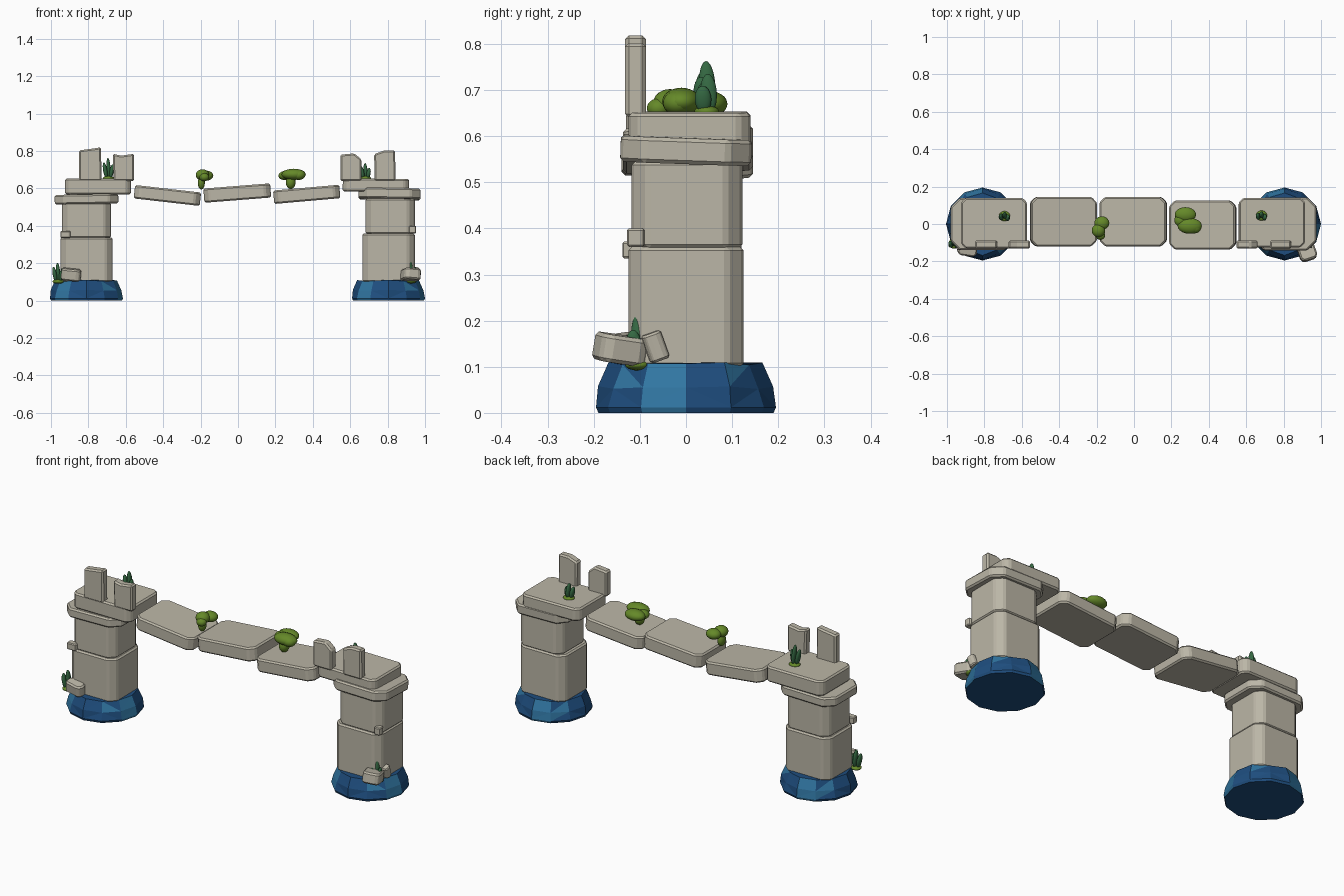
import bpy, bmesh, math
from mathutils import Matrix, Vector, Euler

if "Cube" in bpy.data.objects:
    bpy.data.objects.remove(bpy.data.objects["Cube"])


def material(name, rgb):
    m = bpy.data.materials.new(name)
    m.diffuse_color = (*rgb, 1)
    m.use_nodes = True
    m.node_tree.nodes["Principled BSDF"].inputs["Base Color"].default_value = m.diffuse_color
    return m


STONE = material("pale_stone", (0.50, 0.47, 0.385))
BLUE = material("deep_blue", (0.013, 0.075, 0.21))
LIGHT = material("light_blue", (0.03, 0.18, 0.36))
MOSS = material("moss_green", (0.13, 0.25, 0.022))
LEAF = material("leaf_green", (0.035, 0.14, 0.055))


def finish(name, bm, mats, bevel=0.0):
    bmesh.ops.recalc_face_normals(bm, faces=bm.faces[:])
    me = bpy.data.meshes.new(name)
    bm.to_mesh(me)
    bm.free()
    for m in mats:
        me.materials.append(m)
    ob = bpy.data.objects.new(name, me)
    bpy.context.collection.objects.link(ob)
    if bevel:
        mod = ob.modifiers.new("worn_edges", 'BEVEL')
        mod.width = bevel
        mod.segments = 1
        mod.limit_method = 'ANGLE'
        mod.angle_limit = math.radians(30)
    return ob


def prism(bm, low, push):
    """Extrude a loop of points along a vector."""
    f = bm.faces.new([bm.verts.new(p) for p in low])
    new = bmesh.ops.extrude_face_region(bm, geom=[f])["geom"]
    bmesh.ops.translate(bm, vec=push, verts=[v for v in new if isinstance(v, bmesh.types.BMVert)])


def block(name, xs, ys, zs, cut=0.03, rot=(0, 0, 0), bevel=0.008):
    """Stone slab with cut vertical corners, turned about its centre."""
    hx, hy, hz = [(b - a) / 2 for a, b in (xs, ys, zs)]
    mid = Vector([(a + b) / 2 for a, b in (xs, ys, zs)])
    loop = []
    for sx, sy in ((1, 1), (-1, 1), (-1, -1), (1, -1)):
        a = (sx * hx, sy * (hy - cut), -hz)
        b = (sx * (hx - cut), sy * hy, -hz)
        loop += [a, b] if sx * sy > 0 else [b, a]
    bm = bmesh.new()
    prism(bm, loop, (0, 0, 2 * hz))
    turn = Euler([math.radians(r) for r in rot]).to_matrix().to_4x4()
    bm.transform(Matrix.Translation(mid) @ turn)
    return finish(name, bm, [STONE], bevel)


def post(name, outline):
    """Broken parapet post from a front outline."""
    bm = bmesh.new()
    prism(bm, [(x, -0.132, z) for x, z in outline], (0, 0.045, 0))
    return finish(name, bm, [STONE], 0.008)


def balls(name, parts, mat, detail=3):
    """Smooth ellipsoids: (centre, radii, tilt about x and y)."""
    bm = bmesh.new()
    for c, r, tilt in parts:
        turn = Euler([math.radians(a) for a in (*tilt, 0)]).to_matrix().to_4x4()
        m = Matrix.Translation(c) @ turn @ Matrix.Diagonal((*r, 1))
        bmesh.ops.create_icosphere(bm, subdivisions=detail, radius=1, matrix=m)
    for f in bm.faces:
        f.smooth = True
    return finish(name, bm, [mat])


def plinth(name, cx, cy, shift):
    """Twelve-sided rock base with scattered lighter facets."""
    n = 12
    bm = bmesh.new()
    rings = []
    for r, z in ((0.19, 0), (0.195, 0.012), (0.186, 0.055), (0.163, 0.107)):
        ring = []
        for i in range(n):
            a = 2 * math.pi * i / n
            wob = 0.005 * math.sin(i * 2.3 + shift) if z > 0.05 else 0
            ring.append(bm.verts.new((cx + (r + wob) * math.cos(a),
                                      cy + (r + wob) * math.sin(a), z + wob * 0.6)))
        rings.append(ring)
    bm.faces.new(rings[0][::-1])
    bm.faces.new(rings[-1])
    for k in range(3):
        for i in range(n):
            j = (i + 1) % n
            f = bm.faces.new((rings[k][i], rings[k][j], rings[k + 1][j], rings[k + 1][i]))
            f.material_index = int((i + shift) % 4 == 3)
    # split the upper facets into triangles, with a few extra pale chips
    tris = bmesh.ops.triangulate(bm, faces=[f for f in bm.faces if len(f.verts) == 4
                                            and f.calc_center_median().z > 0.03])["faces"]
    for i, f in enumerate(tris):
        if (i + shift) % 9 == 4:
            f.material_index = 1
    return finish(name, bm, [BLUE, LIGHT])


def sprout(name, x, y, z, h):
    """Cluster of upright leaves on a moss pad."""
    parts = []
    for dx, dy, s, ty in ((0, 0.004, 1.0, -4), (-0.018, -0.004, 0.8, -10), (0.016, -0.008, 0.7, 9)):
        parts.append(((x + dx, y + dy, z + h * s / 2), (0.011, 0.018, h * s / 2), (3, ty)))
    balls(name + "_leaves", parts, LEAF)
    balls(name + "_moss_pad", [((x, y, z + 0.004), (0.03, 0.027, 0.012), (0, 0))], MOSS)


# Rock bases
plinth("left_base", -0.81, 0, 0)
plinth("right_base", 0.805, 0, 0)

# Towers: lower block, upper block, cap and deck slab
block("left_lower_block", (-0.95, -0.67), (-0.125, 0.125), (0.1, 0.338), 0.035)
block("left_upper_block", (-0.94, -0.68), (-0.118, 0.12), (0.335, 0.525), 0.035)
block("left_cap", (-0.98, -0.64), (-0.14, 0.14), (0.517, 0.568), 0.05, (0, -1, 0))
block("left_deck", (-0.925, -0.572), (-0.13, 0.14), (0.568, 0.652), 0.025, (0, 0, 0))
block("right_lower_block", (0.665, 0.945), (-0.125, 0.125), (0.1, 0.36), 0.035)
block("right_upper_block", (0.682, 0.945), (-0.118, 0.122), (0.357, 0.545), 0.035)
block("right_cap", (0.645, 0.975), (-0.142, 0.142), (0.542, 0.598), 0.05, (-2, 1, 0))
block("right_deck", (0.56, 0.915), (-0.125, 0.14), (0.582, 0.652), 0.025, (0, 0.5, 0))

# Hanging bridge slabs
block("bridge_slab_left", (-0.555, -0.2), (-0.12, 0.145), (0.526, 0.598), 0.03, (0, 6.5, 0))
block("bridge_slab_middle", (-0.183, 0.175), (-0.12, 0.145), (0.537, 0.613), 0.03, (0, -4.5, 0))
block("bridge_slab_right", (0.19, 0.545), (-0.137, 0.126), (0.532, 0.604), 0.03, (0, -5, 0))

# Broken parapet posts
post("left_outer_post", [(-0.85, 0.64), (-0.73, 0.64), (-0.732, 0.82), (-0.76, 0.815), (-0.85, 0.803)])
post("left_inner_post", [(-0.665, 0.64), (-0.555, 0.64), (-0.555, 0.785), (-0.625, 0.775), (-0.67, 0.785)])
post("right_inner_post", [(0.547, 0.64), (0.66, 0.64), (0.66, 0.755), (0.622, 0.787), (0.547, 0.78)])
post("right_outer_post", [(0.73, 0.64), (0.842, 0.64), (0.84, 0.802), (0.78, 0.802), (0.728, 0.783)])

# Small protruding bricks and fallen stones
block("left_brick", (-0.95, -0.895), (-0.138, -0.1), (0.335, 0.372), 0.006, bevel=0.005)
block("right_brick", (0.915, 0.953), (-0.128, -0.09), (0.36, 0.4), 0.006, bevel=0.005)
block("left_fallen_stone", (-0.945, -0.84), (-0.168, -0.11), (0.107, 0.17), 0.015, (8, 6, -8))
block("right_fallen_stone", (0.877, 0.97), (-0.196, -0.09), (0.108, 0.168), 0.015, (-8, 5, 18))
block("right_small_stone", (0.925, 0.97), (-0.088, -0.045), (0.112, 0.175), 0.01, (20, 0, 10), 0.005)

# Leaf sprouts
sprout("left_top_sprout", -0.692, 0.042, 0.65, 0.113)
sprout("right_top_sprout", 0.682, 0.045, 0.65, 0.085)
sprout("left_foot_sprout", -0.962, -0.105, 0.098, 0.105)
sprout("right_foot_sprout", 0.925, -0.105, 0.1, 0.115)

# Moss bushes on the bridge
balls("left_bush", [
    ((-0.172, 0.005, 0.668), (0.04, 0.036, 0.027), (0, 0)),
    ((-0.19, -0.035, 0.672), (0.036, 0.036, 0.03), (0, 0)),
    ((-0.18, -0.06, 0.66), (0.026, 0.025, 0.022), (0, 0)),
    ((-0.196, -0.03, 0.63), (0.019, 0.026, 0.036), (0, 0))], MOSS)
balls("right_bush", [
    ((0.275, 0.05, 0.67), (0.057, 0.04, 0.028), (0, 0)),
    ((0.298, -0.01, 0.675), (0.065, 0.042, 0.03), (0, 0)),
    ((0.325, -0.018, 0.672), (0.035, 0.032, 0.027), (0, 0)),
    ((0.25, 0.02, 0.668), (0.034, 0.034, 0.024), (0, 0)),
    ((0.282, 0.0, 0.632), (0.026, 0.03, 0.036), (0, 0))], MOSS)
